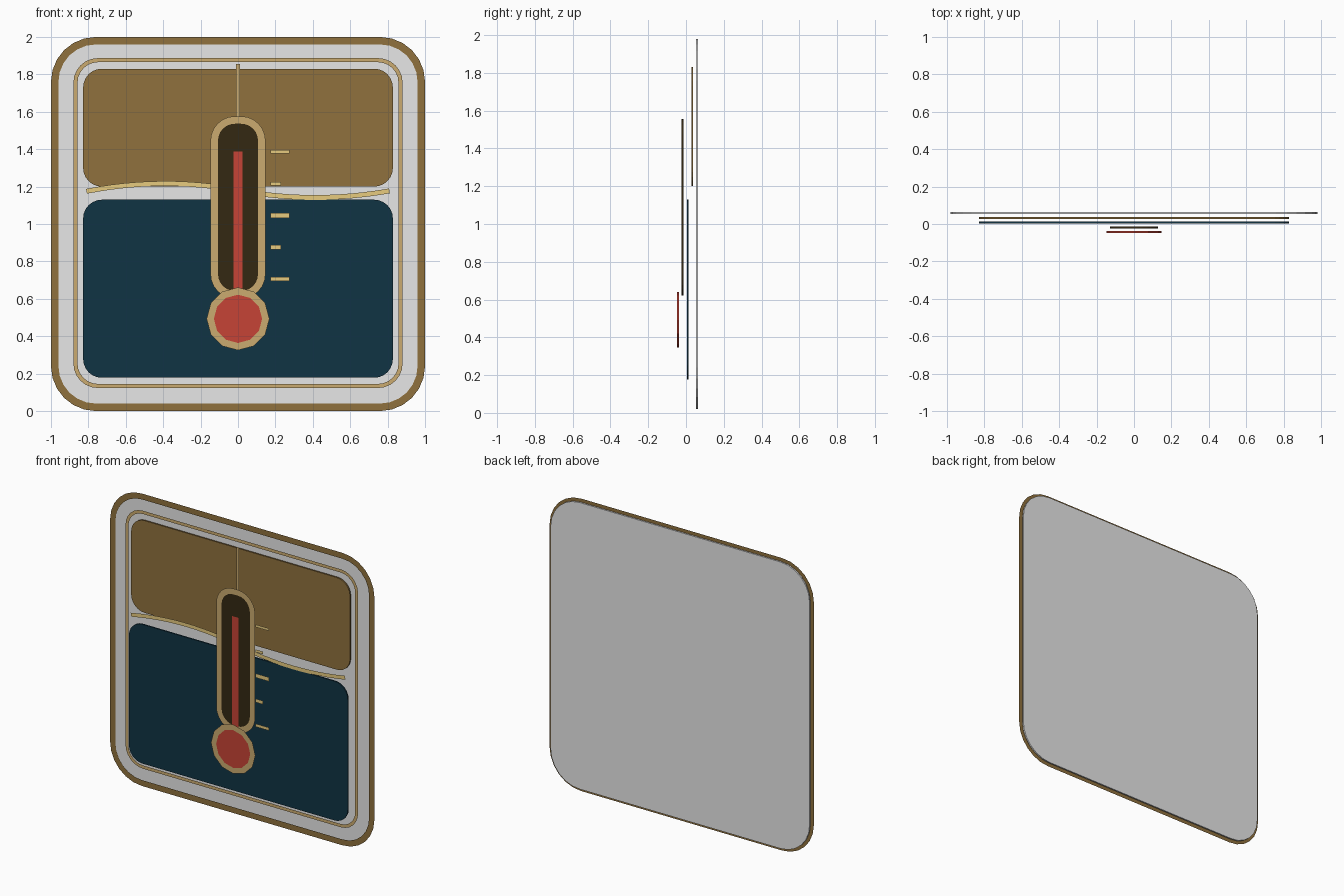
import bpy, bmesh, math
from mathutils import Vector

cube = bpy.data.objects.get("Cube")
if cube:
    bpy.data.objects.remove(cube, do_unlink=True)


def material(name, rgb):
    lin = [((c / 255 + 0.055) / 1.055) ** 2.4 if c > 10 else c / 3294 for c in rgb] + [1]
    m = bpy.data.materials.new(name)
    m.use_nodes = True
    m.diffuse_color = lin
    m.node_tree.nodes["Principled BSDF"].inputs["Base Color"].default_value = lin
    return m


GREY = material("pale grey", (231, 231, 231))
BROWN = material("bronze brown", (144, 113, 61))
TAN = material("tan", (203, 171, 112))
SAND = material("light sand", (231, 203, 127))
TEAL = material("deep teal", (16, 51, 67))
DARK = material("dark umber", (52, 40, 18))
RED = material("red", (198, 68, 54))
THICK = 0.01


def finish(name, bm, mat):
    mesh = bpy.data.meshes.new(name)
    bm.to_mesh(mesh)
    bm.free()
    mesh.materials.append(mat)
    obj = bpy.data.objects.new(name, mesh)
    bpy.context.collection.objects.link(obj)
    return obj


def rounded(half, low, high, radius, grow=0, steps=6):
    """Counter-clockwise rounded rectangle in x and z, grown outward."""
    pts = []
    r = radius + grow
    corners = [(1, high - radius), (-1, high - radius), (-1, low + radius), (1, low + radius)]
    for i, (side, z) in enumerate(corners):
        for k in range(steps + 1):
            a = math.pi / 2 * (i + k / steps)
            pts.append((side * (half - radius) + r * math.cos(a), z + r * math.sin(a)))
    return pts


def disc(radius, z, sides=12):
    return [(radius * math.cos(math.tau * i / sides), z + radius * math.sin(math.tau * i / sides))
            for i in range(sides)]


def plate(name, pts, y, mat):
    """Filled outline with a thin rim, centred on y."""
    bm = bmesh.new()
    face = bm.faces.new([bm.verts.new((x, y - THICK / 2, z)) for x, z in pts])
    out = bmesh.ops.extrude_face_region(bm, geom=[face], use_keep_orig=True)
    moved = [g for g in out["geom"] if isinstance(g, bmesh.types.BMVert)]
    bmesh.ops.translate(bm, vec=(0, THICK, 0), verts=moved)
    bmesh.ops.recalc_face_normals(bm, faces=bm.faces)
    return finish(name, bm, mat)


def ribbon(name, outer, inner, y, mat, closed=True):
    """Flat strip facing the front between two matching outlines."""
    bm = bmesh.new()
    a = [bm.verts.new((x, y, z)) for x, z in outer]
    b = [bm.verts.new((x, y, z)) for x, z in inner]
    n = len(a)
    for i in range(n if closed else n - 1):
        j = (i + 1) % n
        bm.faces.new((a[i], a[j], b[j], b[i]))
    for f in bm.faces:
        f.normal_update()
        if f.normal.y > 0:
            f.normal_flip()
    return finish(name, bm, mat)


def bar(name, x0, x1, z0, z1, y, mat):
    return ribbon(name, [(x0, z0), (x1, z0)], [(x0, z1), (x1, z1)], y, mat, closed=False)


def border(name, shape, width, y, mat):
    return ribbon(name, rounded(*shape, grow=width / 2), rounded(*shape, grow=-width / 2), y, mat)


# Backing board with its borders
board = (0.98, 0.02, 1.98, 0.22)
plate("backing_board", rounded(*board), 0.059, GREY)
border("outer_border", board, 0.04, 0.046, BROWN)
border("inner_border", (0.869, 0.134, 1.876, 0.12), 0.022, 0.041, TAN)

# Upper and lower panels
plate("upper_panel", rounded(0.828, 1.2, 1.83, 0.1), 0.033, BROWN)
plate("lower_panel", rounded(0.828, 0.178, 1.13, 0.1), 0.009, TEAL)

# Wavy divider: two quadratic arcs widened to a strip
upper, lower = [], []
arcs = [((-0.81, 1.175), (-0.4, 1.255), (0, 1.18)), ((0, 1.18), (0.4, 1.105), (0.81, 1.177))]
for p0, p1, p2 in arcs:
    p0, p1, p2 = Vector(p0), Vector(p1), Vector(p2)
    for k in range(13):
        t = k / 12
        if k == 0 and upper:
            continue
        p = p0 * (1 - t) ** 2 + p1 * 2 * t * (1 - t) + p2 * t * t
        d = ((p1 - p0) * (1 - t) + (p2 - p1) * t).normalized()
        side = Vector((-d.y, d.x)) * 0.013
        upper.append(p + side)
        lower.append(p - side)
ribbon("wavy_divider", upper, lower, 0.001, SAND, closed=False)

# Hanging line and thermometer tube
bar("hanging_line", -0.011, 0.011, 1.56, 1.855, -0.003, TAN)
tube = (0.127, 0.622, 1.556, 0.11)
plate("tube", rounded(*tube), -0.018, DARK)
border("tube_rim", tube, 0.04, -0.025, TAN)
bar("fluid_column", -0.025, 0.025, 0.62, 1.387, -0.028, RED)

# Bulb
plate("bulb", disc(0.148, 0.493), -0.043, RED)
ribbon("bulb_rim", disc(0.168, 0.493), disc(0.129, 0.493), -0.052, TAN)

# Scale marks, alternating long and short
marks = [(1.386, 0.018), (1.215, 0.018), (1.046, 0.028), (0.875, 0.024), (0.706, 0.021)]
for i, (z, h) in enumerate(marks):
    end = 0.275 if i % 2 == 0 else 0.23
    bar(f"scale_mark_{i + 1}", 0.173, end, z - h / 2, z + h / 2, -0.06, SAND)
